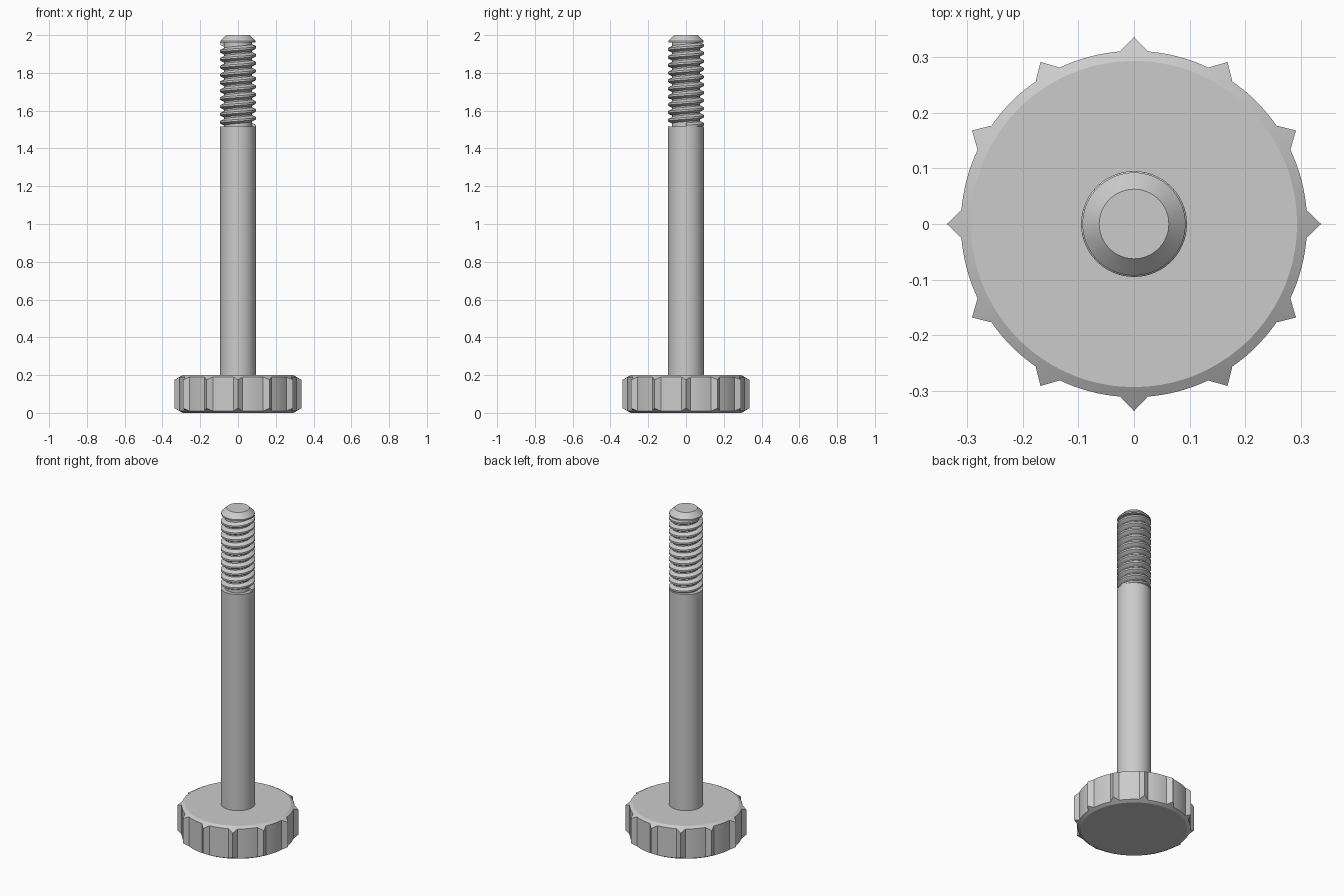
import bpy, bmesh
from math import sin, cos, pi, radians

if "Cube" in bpy.data.objects:
    bpy.data.objects.remove(bpy.data.objects["Cube"])


def finish(name, bm, angle=30):
    bmesh.ops.recalc_face_normals(bm, faces=bm.faces)
    me = bpy.data.meshes.new(name)
    bm.to_mesh(me)
    bm.free()
    ob = bpy.data.objects.new(name, me)
    bpy.context.collection.objects.link(ob)
    bpy.ops.object.select_all(action='DESELECT')
    bpy.context.view_layer.objects.active = ob
    ob.select_set(True)
    bpy.ops.object.shade_smooth_by_angle(angle=radians(angle))
    return ob


def skin(bm, rings):
    # bridge consecutive closed rings of points and cap both ends
    loops = [[bm.verts.new(p) for p in ring] for ring in rings]
    for a, b in zip(loops, loops[1:]):
        n = len(a)
        for i in range(n):
            j = (i + 1) % n
            bm.faces.new((a[i], a[j], b[j], b[i]))
    bm.faces.new(loops[0])
    bm.faces.new(loops[-1])


def lathe(name, profile, n=64):
    bm = bmesh.new()
    skin(bm, [[(r * cos(2 * pi * i / n), r * sin(2 * pi * i / n), z)
               for i in range(n)] for r, z in profile])
    return finish(name, bm)


# knurled head: twelve ridges, conical chamfers above and below
HEAD_H, FACE_R, ROOT_R, TIP_R = 0.2, 0.293, 0.311, 0.336
outline = []
for k in range(12):
    outline.append((TIP_R, radians(30 * k)))
    for s in range(9):
        outline.append((ROOT_R, radians(30 * k + 4.6 + 20.8 * s / 8)))


def head_ring(top, flat):
    ring = []
    for r, a in outline:
        drop = (r - FACE_R) * 0.577
        z = 0 if flat else drop
        r = FACE_R if flat else r
        ring.append((r * cos(a), r * sin(a), HEAD_H - z if top else z))
    return ring


bm = bmesh.new()
skin(bm, [head_ring(False, True), head_ring(False, False),
          head_ring(True, False), head_ring(True, True)])
finish("knurled_head", bm, 25)

# plain shank, thread core and chamfered tip in one turned profile
R, CORE = 0.095, 0.073
lathe("shank", [(R, 0.19), (R, 1.515), (CORE, 1.515), (CORE, 1.962),
                (0.0925, 1.962), (0.0925, 1.97), (0.0625, 2.0)])

# helical thread rib
PITCH, STEPS = 0.0417, 48
Z0, Z1 = 1.518, 1.955
section = [(CORE - 0.004, -0.019), (R - 0.003, -0.008), (R, -0.005),
           (R, 0.005), (R - 0.003, 0.008), (CORE - 0.004, 0.019)]
rings = []
for i in range(int((Z1 - Z0) / PITCH * STEPS) + 1):
    a = 2 * pi * i / STEPS
    zc = Z0 + PITCH * i / STEPS
    rings.append([(r * cos(a), r * sin(a), zc + dz) for r, dz in section])
bm = bmesh.new()
skin(bm, rings)
finish("thread", bm, 40)
